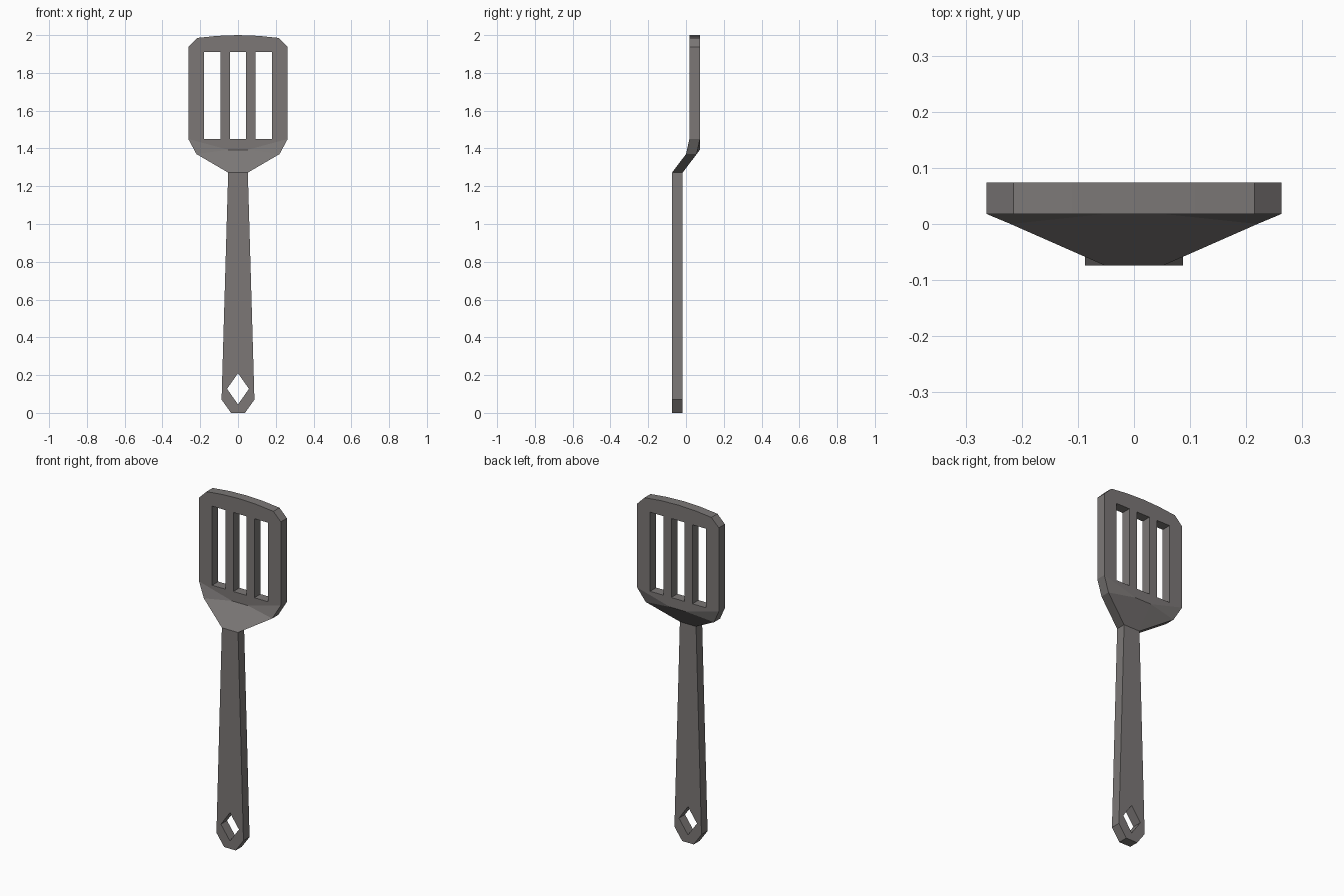
import bpy
import bmesh

default = bpy.data.objects.get("Cube")
if default:
    bpy.data.objects.remove(default, do_unlink=True)

THICK = 0.056
HANDLE_Y, BLADE_Y = -0.074, 0.018

grey = bpy.data.materials.new("warm_grey")
grey.use_nodes = True
colour = (0.2, 0.187, 0.183, 1)
grey.diffuse_color = colour
bsdf = next(n for n in grey.node_tree.nodes if n.type == 'BSDF_PRINCIPLED')
bsdf.inputs["Base Color"].default_value = colour

bm = bmesh.new()


def ring(points, y):
    """Closed loop of edges in the xz plane."""
    verts = [bm.verts.new((x, y, z)) for x, z in points]
    edges = [bm.edges.new((verts[i - 1], verts[i])) for i in range(len(verts))]
    return verts, edges


def mirrored(half):
    """Outline from its right half, listed bottom to top."""
    return half + [(-x, z) for x, z in reversed(half) if x]


def sheet(outline, holes, y):
    """Flat sheet with holes; returns the outline vertices."""
    verts, edges = ring(outline, y)
    for hole in holes:
        edges += ring(hole, y)[1]
    bmesh.ops.triangle_fill(bm, use_beauty=True, edges=edges, normal=(0, -1, 0))
    return verts


# Handle with a diamond hanging hole
handle = sheet(mirrored([(0.037, 0), (0.087, 0.07), (0.052, 1.272)]),
               [[(0, 0.045), (0.058, 0.127), (0, 0.21), (-0.058, 0.127)]], HANDLE_Y)

# Blade with three slots and a gently bowed top
slots = [[(c - 0.043, 1.45), (c + 0.043, 1.45), (c + 0.043, 1.91), (c - 0.043, 1.91)]
         for c in (-0.136, 0, 0.136)]
blade = sheet(mirrored([(0.052, 1.393), (0.263, 1.45), (0.263, 1.937),
                        (0.215, 1.985), (0.11, 1.996), (0, 2.0)]), slots, BLADE_Y)

# Flared neck joining the two
h_right, h_left = handle[2], handle[3]
b_right, b_left = blade[0], blade[-1]
bm.faces.new((h_left, h_right, b_right, b_left))
for side, low, inner, corner in ((1, h_right, b_right, blade[1]),
                                 (-1, h_left, b_left, blade[-2])):
    elbow = bm.verts.new((side * 0.22, 0.0, 1.37))
    bm.faces.new((low, elbow, inner))
    bm.faces.new((elbow, corner, inner))

# Thicken the whole sheet backwards
bmesh.ops.recalc_face_normals(bm, faces=bm.faces)
front = list(bm.faces)
copy = bmesh.ops.extrude_face_region(bm, geom=front, use_keep_orig=True)
moved = [g for g in copy["geom"] if isinstance(g, bmesh.types.BMVert)]
bmesh.ops.translate(bm, verts=moved, vec=(0, THICK, 0))
bmesh.ops.recalc_face_normals(bm, faces=bm.faces)

mesh = bpy.data.meshes.new("slotted_turner")
bm.to_mesh(mesh)
bm.free()
mesh.materials.append(grey)
turner = bpy.data.objects.new("slotted_turner", mesh)
bpy.context.collection.objects.link(turner)
